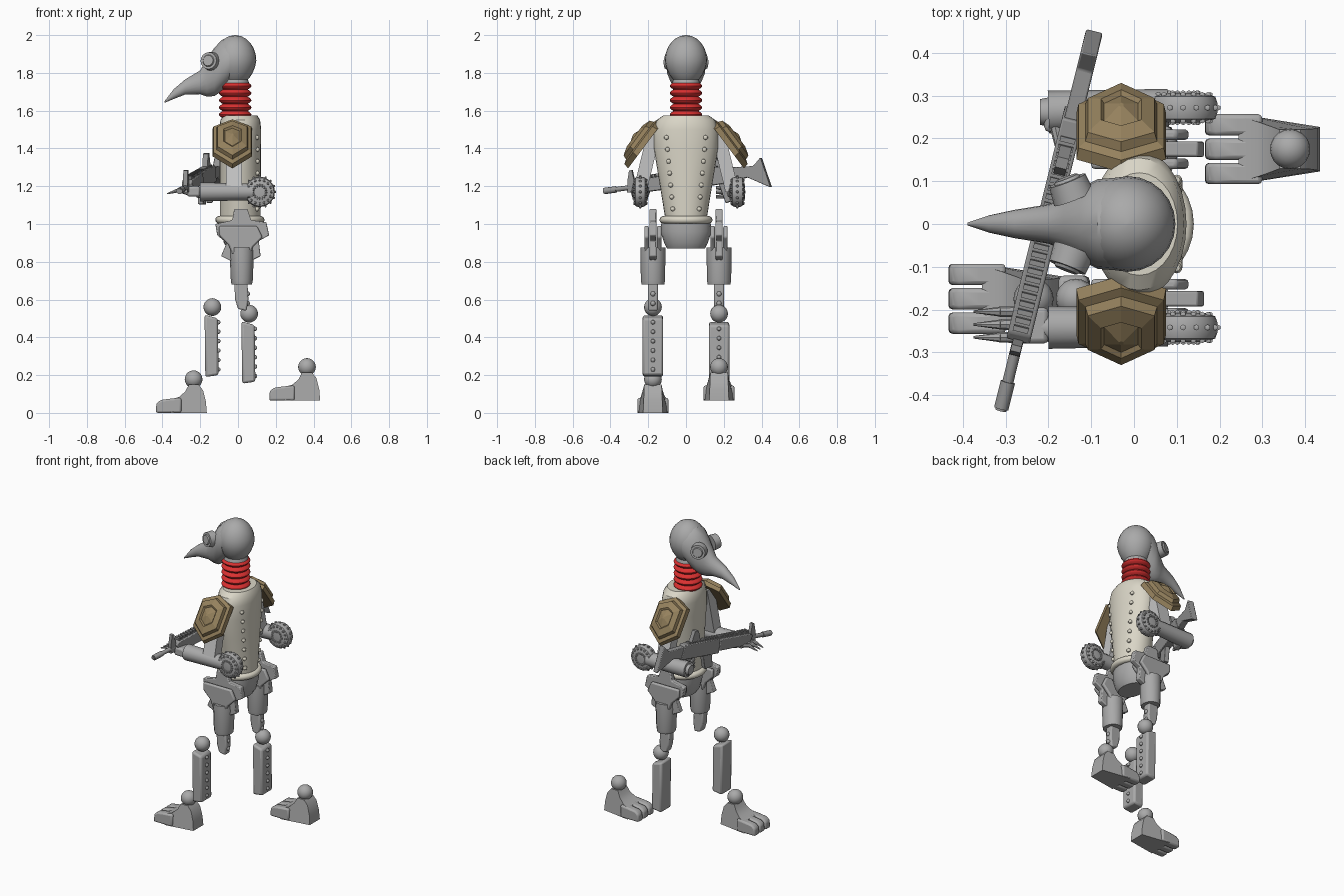
import bpy, bmesh
from math import sin, cos, pi, sqrt, radians
from mathutils import Vector, Matrix

if "Cube" in bpy.data.objects:
    bpy.data.objects.remove(bpy.data.objects["Cube"])

V = Vector
X, Y, Z = V((1, 0, 0)), V((0, 1, 0)), V((0, 0, 1))


def material(name, r, g, b):
    m = bpy.data.materials.new(name)
    m.use_nodes = True
    m.diffuse_color = (r, g, b, 1)
    m.node_tree.nodes["Principled BSDF"].inputs["Base Color"].default_value = (r, g, b, 1)
    return m


GREY = material("grey metal", .4, .4, .4)
LIGHT = material("light grey metal", .55, .55, .55)
DARK = material("gun grey", .3, .3, .3)
IVORY = material("ivory plate", .7, .67, .57)
RED = material("red rubber", .7, .03, .03)
GOLD = material("aged gold", .3, .22, .11)


def make(name, bm, mat, smooth=True):
    bmesh.ops.recalc_face_normals(bm, faces=bm.faces)
    me = bpy.data.meshes.new(name)
    bm.to_mesh(me)
    bm.free()
    ob = bpy.data.objects.new(name, me)
    bpy.context.collection.objects.link(ob)
    me.materials.append(mat)
    if smooth:
        bpy.ops.object.select_all(action='DESELECT')
        ob.select_set(True)
        bpy.context.view_layer.objects.active = ob
        bpy.ops.object.shade_smooth_by_angle(angle=radians(35))
    return ob


def skin(name, loops, mat, smooth=True):
    """Bridge equal point loops and cap both ends."""
    bm = bmesh.new()
    rows = [[bm.verts.new(p) for p in loop] for loop in loops]
    n = len(rows[0])
    for a, b in zip(rows, rows[1:]):
        for i in range(n):
            j = (i + 1) % n
            bm.faces.new((a[i], a[j], b[j], b[i]))
    bm.faces.new(rows[0])
    bm.faces.new(rows[-1])
    return make(name, bm, mat, smooth)


def loft(name, rings, mat, n=20):
    """Rings are (centre, u radius vector, v radius vector)."""
    return skin(name, [[V(c) + u * cos(2 * pi * i / n) + v * sin(2 * pi * i / n)
                        for i in range(n)] for c, u, v in rings], mat)


def tube(name, p, q, r1, r2, mat, n=16):
    p, q = V(p), V(q)
    d = (q - p).normalized()
    u = d.cross(Z if abs(d.z) < .9 else X).normalized()
    w = d.cross(u)
    return loft(name, [(p, u * r1, w * r1), (q, u * r2, w * r2)], mat, n)


def prism(name, pts, y0, y1, mat, mx=Matrix(), bevel=0):
    ob = skin(name, [[mx @ V((x, y, z)) for x, z in pts] for y in (y0, y1)], mat)
    if bevel:
        b = ob.modifiers.new("soft edges", 'BEVEL')
        b.width, b.segments = bevel, 2
    return ob


def box(name, lo, hi, mat, mx=Matrix(), bevel=0):
    pts = [(lo[0], lo[2]), (hi[0], lo[2]), (hi[0], hi[2]), (lo[0], hi[2])]
    return prism(name, pts, lo[1], hi[1], mat, mx, bevel)


def balls(name, centres, r, mat, seg=20):
    bm = bmesh.new()
    for c in centres:
        bmesh.ops.create_uvsphere(bm, u_segments=seg, v_segments=seg // 2, radius=r,
                                  matrix=Matrix.Translation(c))
    return make(name, bm, mat)


# Head: tapered egg cranium, mask running into a drooping beak, goggles
egg = []
for i in range(13):
    a = -pi / 2 + pi * (i + .15) / 12.3
    s = cos(a) * (1 - .12 * max(0, -sin(a)))
    egg.append(((-.015, 0, 1.865 + .135 * sin(a)), X * .112 * s, Y * .112 * s))
loft("cranium", egg, GREY, 24)
mask = [(-.045, 1.865, .108, .115), (-.085, 1.84, .105, .135), (-.125, 1.805, .085, .128),
        (-.165, 1.775, .06, .1), (-.20, 1.75, .046, .063), (-.28, 1.725, .033, .04),
        (-.34, 1.688, .02, .026), (-.39, 1.645, .003, .004)]
loft("beak_mask", [((x, 0, z), Y * w, Z * h) for x, z, w, h in mask], GREY)
for s, side in ((1, "left"), (-1, "right")):
    c, d = V((-.14, s * .06, 1.86)), V((-.35, s * .9, .1)).normalized()
    tube(side + "_goggle", c, c + d * .045, .05, .045, GREY)
    tube(side + "_goggle_lens", c + d * .045, c + d * .052, .032, .028, GREY)

# Ribbed neck
loft("neck", [((-.015, 0, 1.56 + .19 * i / 40), X * r, Y * r) for i in range(41)
              for r in [.066 + .02 * abs(sin(pi * 5 * i / 40))]], RED, 24)
tube("neck_collar", (-.015, 0, 1.74), (-.015, 0, 1.765), .075, .068, GREY, 24)

# Torso barrel, back rivets, waist ring and pelvis
def half_width(z):
    return .11 + .062 * min(1, (z - 1.03) / .38)


rings = [(z, half_width(z), .108 + .006 * (z - 1.03)) for z in (1.03, 1.15, 1.28, 1.41, 1.5)]
rings += [(1.55, .155, .105), (1.575, .12, .09)]
loft("torso", [((.012, 0, z), X * d, Y * w) for z, w, d in rings], IVORY, 28)
rivets = []
for i in range(7):
    z = 1.08 + .063 * i
    y = .07 + .033 * i / 6
    x = .012 + .11 * sqrt(1 - (y / half_width(z)) ** 2)
    rivets += [(x, y, z), (x, -y, z)]
balls("torso_rivets", rivets, .013, IVORY, 10)
loft("waist_ring", [((.01, 0, 1.022 - .02 * cos(a)), X * (.11 + .02 * sin(a)), Y * (.12 + .02 * sin(a)))
                    for a in [pi * i / 8 for i in range(9)]], IVORY, 28)
loft("pelvis", [((.015, 0, z), X * d, Y * w) for z, d, w in
                ((.87, .07, .1), (.9, .09, .115), (.96, .1, .135), (1.01, .1, .13))], GREY)

# Shoulder pads: stepped hexagonal shields
hexagon = [(0, .15), (.105, .1), (.105, -.08), (0, -.16), (-.105, -.08), (-.105, .1)]
for s, side in ((1, "left"), (-1, "right")):
    c, t, n = V((-.03, s * .235, 1.44)), V((0, -.6 * s, .8)), V((0, .8 * s, .6))
    skin(side + "_shoulder_pad",
         [[c + X * a * k + t * b * k + n * h for a, b in hexagon] for k, h in
          ((.85, -.03), (1, -.03), (.95, .0), (.8, .008), (.74, .03), (.45, .045), (.38, .036), (.05, .055))],
         GOLD, False)

    # Arms: slanted upper arm, studded elbow wheel, forearm
    sh, el = V((-.022, s * .165, 1.5)), V((-.022, s * .245, 1.17))
    skin(side + "_upper_arm", [[p + X * a * .042 + Y * b * .036 for a, b in
                               ((-1, -1), (1, -1), (1, 1), (-1, 1))] for p in (sh, el)], LIGHT)
    y = .272 if s > 0 else -.242
    wheel = [(-.034, .05), (-.026, .075), (-.012, .08), (.012, .08), (.026, .075), (.034, .05)]
    loft(side + "_elbow_wheel", [((.115, y + h, 1.17), X * r, Z * r) for h, r in wheel], GREY, 24)
    studs = []
    for k in range(16):
        a = 2 * pi * k / 16
        for h, r in ((0, .081), (.03, .063), (-.03, .063), (.034, .035), (-.034, .035)):
            studs.append((.115 + r * cos(a), y + h, 1.17 + r * sin(a)))
    balls(side + "_elbow_studs", studs, .008, GREY, 6)
    end = V((-.2, y + (.0 if s < 0 else -.01), 1.17))
    tube(side + "_forearm", (.08, y, 1.17), end, .044, .05, GREY, 12)
    tube(side + "_wrist", end, end - X * .02, .034, .03, GREY, 12)

# Hands
box("right_palm", (-.27, -.28, 1.145), (-.2, -.195, 1.2), GREY, bevel=.012)
for i in range(3):
    y = -.205 - .03 * i
    tube("right_finger_base", (-.26, y, 1.165), (-.315, y, 1.18), .014, .012, GREY, 8)
    tube("right_finger_tip", (-.31, y, 1.18), (-.375, y, 1.16), .012, .003, GREY, 8)
box("left_palm", (-.21, .215, 1.13), (-.15, .285, 1.2), GREY, bevel=.012)
for i in range(3):
    z = 1.145 + .023 * i
    tube("left_finger", (-.185, .23, z), (-.17, .16, z), .013, .009, GREY, 8)

# Rifle: built along its own axis from stock to muzzle
start, muzzle = V((-.1, .42, 1.29)), V((-.31, -.43, 1.175))
d = (muzzle - start).normalized()
side_v = Z.cross(d).normalized()
up = d.cross(side_v)
G = Matrix((d, side_v, up)).transposed().to_4x4()
G.translation = start
prism("rifle_stock", [(-.02, -.1), (.015, .065), (.06, .025), (.2, .035), (.2, -.045), (.1, -.03)],
      -.02, .02, DARK, G, .004)
prism("rifle_receiver", [(.16, -.045), (.18, .045), (.46, .045), (.46, -.05)], -.025, .025, DARK, G, .004)
prism("rifle_handguard", [(.46, -.035), (.46, .04), (.7, .035), (.72, .02), (.7, -.035)], -.028, .028, DARK, G, .005)
for i in range(24):
    box("rail_tooth", (.22 + .02 * i, -.018, .035), (.232 + .02 * i, .018, .054), DARK, G)
prism("rifle_grip", [(.2, -.04), (.26, -.04), (.235, -.15), (.19, -.14)], -.016, .016, DARK, G, .004)
prism("rifle_magazine", [(.34, -.04), (.41, -.04), (.43, -.13), (.37, -.14)], -.015, .015, DARK, G, .003)
prism("rear_sight", [(.24, .05), (.31, .05), (.3, .085), (.285, .12), (.26, .12)], -.014, .014, DARK, G)
prism("front_sight", [(.71, -.025), (.76, -.025), (.75, .04), (.735, .09), (.72, .09)], -.012, .012, DARK, G)
tube("rifle_barrel", G @ V((.7, 0, 0)), G @ V((.89, 0, 0)), .013, .013, DARK, 12)
tube("muzzle_brake", G @ V((.82, 0, 0)), G @ V((.885, 0, 0)), .017, .017, DARK, 12)

# Hips, thighs, knees, and the separate shins and feet
hip_plate = [(-.12, 1.0), (-.03, 1.02), (-.02, 1.08), (.05, 1.08), (.07, 1.02), (.15, 1.01), (.165, .94),
             (.11, .91), (.12, .83), (.06, .8), (-.03, .8), (-.09, .83), (-.06, .9), (-.11, .94)]
hip_cheek = [(-.1, .99), (.1, .99), (.13, .93), (.08, .88), (.06, .84), (-.03, .84), (-.05, .89), (-.1, .94)]
foot_side = [(-.165, 0), (-.17, .06), (-.185, .12), (-.21, .15), (-.26, .15), (-.278, .115),
             (-.31, .085), (-.355, .072), (-.355, 0)]


def foot_width(x):
    return .052 + .03 * min(1, max(0, (-.26 - x) / .09))


for s, side, shin_x, shin_z, foot_x, foot_z in ((-1, "right", -.14, .19, 0, 0),
                                                (1, "left", .055, .155, .6, .065)):
    y = .175 * s
    prism(side + "_hip_plate", hip_plate, y - .018, y + .018, GREY, bevel=.005)
    for k in (-1, 1):
        prism(side + "_hip_cheek", hip_cheek, y + k * .022, y + k * .046, GREY, bevel=.008)
    loft(side + "_thigh", [((.02, y, z), X * a, Y * b) for z, a, b in
                           ((.68, .054, .06), (.7, .058, .064), (.84, .064, .066), (.875, .062, .066))], GREY, 12)
    prism(side + "_knee_link", [(-.02, .69), (.05, .69), (.055, .6), (.045, .54), (.0, .55), (-.015, .6)],
          y - .026, y + .026, GREY, bevel=.008)
    balls(side + "_knee_rivets", [(.05, y, .58), (.05, y, .63)], .014, GREY, 10)

    prism(side + "_shin", [(shin_x - .033, shin_z), (shin_x + .037, shin_z + .01),
                           (shin_x + .033, shin_z + .31), (shin_x - .037, shin_z + .33)],
          y - .054, y + .054, GREY, bevel=.012)
    balls(side + "_shin_rivets", [(shin_x + .036, y, shin_z + .04 + .05 * i) for i in range(6)], .012, GREY, 10)
    balls(side + "_knee_ball", [(shin_x + .004, y, shin_z + .37)], .047, GREY)

    M = Matrix.Translation((foot_x, y, foot_z))
    skin(side + "_foot", [[M @ V((x, k * foot_width(x) * (1 - .12 * z / .15), z)) for x, z in foot_side]
                          for k in (-1, 1)], GREY)
    for i in (-1, 0, 1):
        prism(side + "_toe", [(-.3, 0), (-.3, .08), (-.36, .075), (-.41, .068), (-.432, .05), (-.435, 0)],
              i * .057 - .025, i * .057 + .025, GREY, M, .01)
    balls(side + "_ankle_ball", [M @ V((-.235, 0, .178))], .047, GREY)
